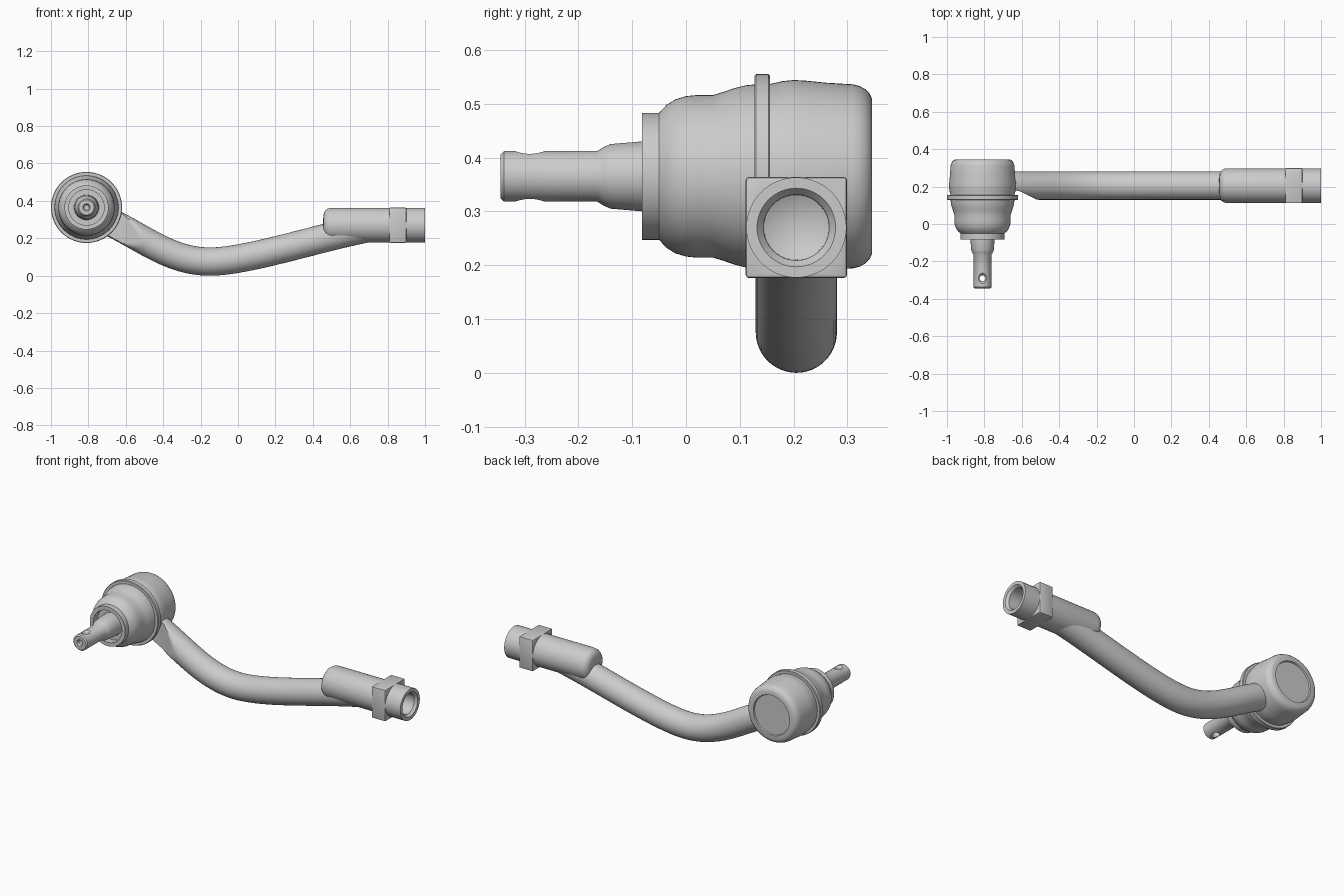
import bpy, bmesh, math
from mathutils import Vector
from mathutils.geometry import interpolate_bezier

if "Cube" in bpy.data.objects:
    bpy.data.objects.remove(bpy.data.objects["Cube"])


def finish(name, bm, angle=32):
    bmesh.ops.remove_doubles(bm, verts=bm.verts, dist=1e-5)
    bmesh.ops.recalc_face_normals(bm, faces=bm.faces)
    me = bpy.data.meshes.new(name)
    bm.to_mesh(me)
    bm.free()
    ob = bpy.data.objects.new(name, me)
    bpy.context.collection.objects.link(ob)
    smooth(ob, angle)
    return ob


def smooth(ob, angle=32):
    bpy.ops.object.select_all(action='DESELECT')
    ob.select_set(True)
    bpy.context.view_layer.objects.active = ob
    bpy.ops.object.shade_smooth_by_angle(angle=math.radians(angle))


def skin(bm, rings):
    n = len(rings[0])
    vs = [[bm.verts.new(p) for p in r] for r in rings]
    for a, b in zip(vs, vs[1:]):
        for i in range(n):
            j = (i + 1) % n
            bm.faces.new((a[i], a[j], b[j], b[i]))


def revolve(name, profile, centre, axis, n=64):
    """Turn (position along axis, radius) points around x, y or z."""
    rings = []
    for t, r in profile:
        ring = []
        for i in range(n):
            a = 2 * math.pi * i / n
            c = [r * math.cos(a), r * math.sin(a)]
            c.insert('xyz'.index(axis), t)
            ring.append(Vector(c) + Vector(centre))
        rings.append(ring)
    bm = bmesh.new()
    skin(bm, rings)
    return finish(name, bm)


def cut(ob, cutter):
    m = ob.modifiers.new('cut', 'BOOLEAN')
    m.operation = 'DIFFERENCE'
    m.solver = 'EXACT'
    m.object = cutter
    cutter.hide_render = True
    bpy.ops.object.select_all(action='DESELECT')
    bpy.context.view_layer.objects.active = ob
    ob.select_set(True)
    bpy.ops.object.modifier_apply(modifier=m.name)
    bpy.data.objects.remove(cutter)
    smooth(ob)


BALL = (-0.81, 0, 0.365)
END = (0, 0.205, 0.27)

# ball joint housing with recessed back cap
revolve('housing', [(.14, .172), (.158, .172), (.18, .177), (.2, .179), (.22, .178), (.26, .174),
                    (.31, .171), (.322, .168), (.333, .162), (.341, .154), (.346, .143),
                    (.346, .12), (.338, .117), (.338, 0)], BALL, 'y')
# clamp flange
revolve('flange', [(.127, .15), (.127, .187), (.13, .19), (.153, .19), (.156, .187), (.156, .15)], BALL, 'y')
# rubber boot with open collar
revolve('boot', [(-.04, .06), (-.04, .095), (-.082, .095), (-.082, .118), (-.05, .118), (-.036, .133),
                 (-.02, .143), (0, .149), (.02, .151), (.05, .151), (.07, .157), (.09, .164),
                 (.11, .169), (.14, .172)], BALL, 'y')
# threaded stud with pin hole
stud = revolve('stud', [(-.33, 0), (-.335, .014), (-.345, .02), (-.345, .04), (-.338, .047), (-.165, .047),
                        (-.152, .055), (-.14, .06), (-.08, .065), (-.03, .067), (-.03, 0)], BALL, 'y')
hole = revolve('hole_cutter', [(-.07, 0), (-.07, .05), (-.047, .028), (-.04, .019), (-.032, .016), (.032, .016),
                               (.04, .019), (.047, .028), (.07, .05), (.07, 0)], (-.81, -.29, .365), 'z', 32)
cut(stud, hole)

# bent arm, trimmed flat beside the flange
path = []
for seg in ([(-.70, .295), (-.50, .20), (-.36, .0755), (-.15, .0755)],
            [(-.15, .0755), (.06, .0755), (.48, .22), (.74, .262)]):
    path += interpolate_bezier(*[Vector((x, END[1], z)) for x, z in seg], 33)[1 if path else 0:]
rings = []
for i, p in enumerate(path):
    d = (path[min(i + 1, len(path) - 1)] - path[max(i - 1, 0)]).normalized()
    up = d.cross(Vector((0, 1, 0)))
    ring = []
    for k in range(48):
        a = 2 * math.pi * k / 48
        v = p + .0755 * (math.cos(a) * up + math.sin(a) * Vector((0, 1, 0)))
        v.y = max(v.y, min(.18, .18 - (v.x + .62) * .5))
        ring.append(v)
    rings.append(ring)
bm = bmesh.new()
skin(bm, rings)
finish('arm', bm)

# end sleeve with blind bore
revolve('sleeve', [(.455, 0), (.456, .05), (.46, .068), (.468, .081), (.482, .09), (.5, .093), (1, .093),
                   (1, .073), (.985, .061), (.79, .06), (.76, 0)], END, 'x')

# square nut flats around the sleeve
bm = bmesh.new()
bmesh.ops.create_cube(bm, size=1)
bmesh.ops.scale(bm, vec=(.092, .188, .188), verts=bm.verts)
bmesh.ops.translate(bm, vec=(.855, END[1], END[2]), verts=bm.verts)
bmesh.ops.bevel(bm, geom=list(bm.edges), offset=.006, segments=2, profile=.5, affect='EDGES')
nut = finish('square_nut', bm)
cut(nut, revolve('nut_cutter', [(.7, 0), (.7, .084), (1.1, .084), (1.1, 0)], END, 'x'))
